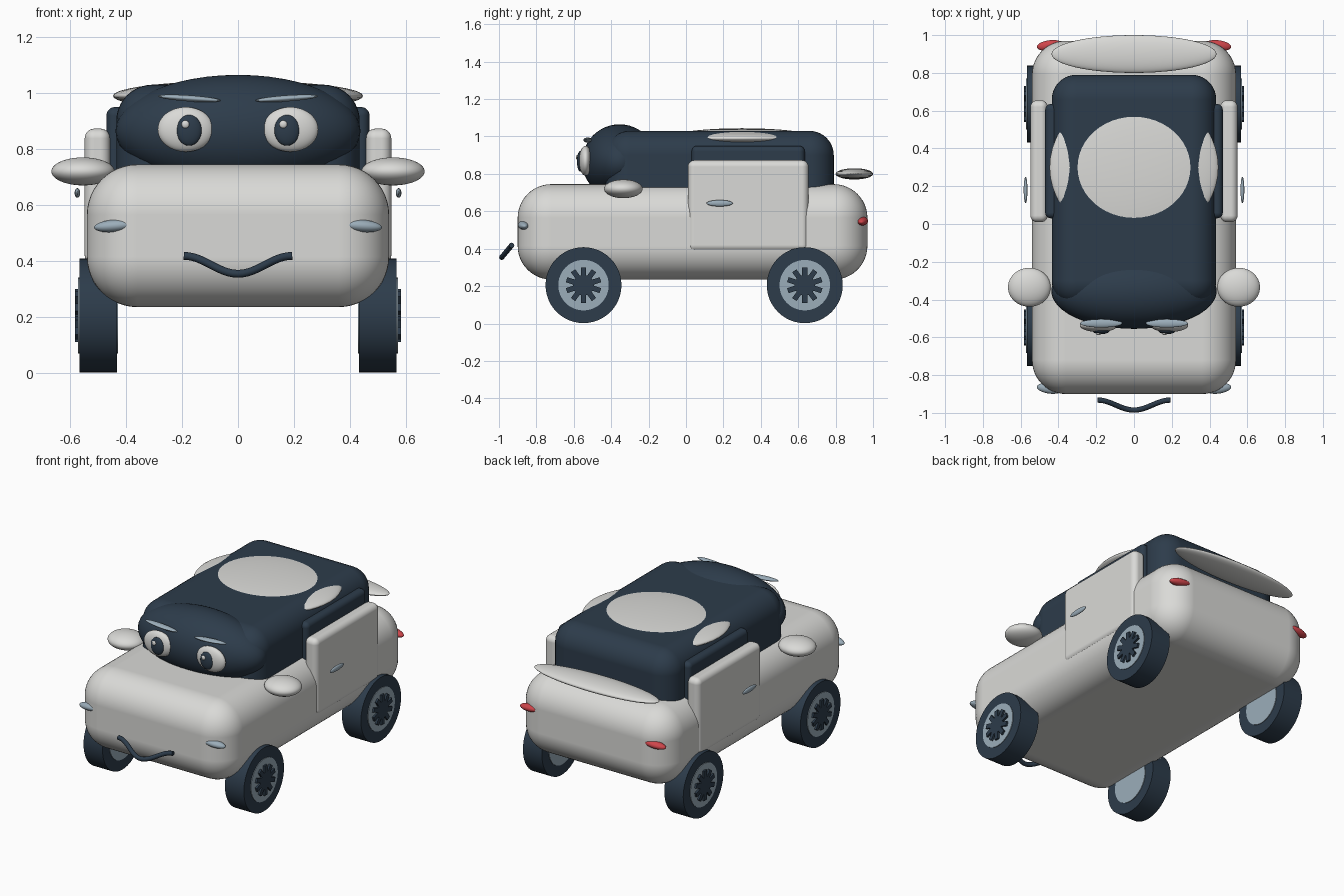
import bpy
import math

if "Cube" in bpy.data.objects:
    bpy.data.objects.remove(bpy.data.objects["Cube"], do_unlink=True)


def material(name, rgb):
    m = bpy.data.materials.new(name)
    m.use_nodes = True
    m.diffuse_color = (*rgb, 1)
    m.node_tree.nodes["Principled BSDF"].inputs["Base Color"].default_value = (*rgb, 1)
    return m


WHITE = material("warm white paint", (0.70, 0.70, 0.68))
NAVY = material("dark navy", (0.026, 0.045, 0.07))
STEEL = material("pale steel blue", (0.33, 0.42, 0.49))
RED = material("tail light red", (0.62, 0.06, 0.07))


def finish(name, mat):
    ob = bpy.context.object
    ob.name = name
    ob.data.materials.append(mat)
    bpy.ops.object.shade_smooth_by_angle(angle=math.radians(40))
    return ob


def rounded_box(name, mat, low, high, radius, segments=8):
    centre = [(a + b) / 2 for a, b in zip(low, high)]
    bpy.ops.mesh.primitive_cube_add(size=1, location=centre)
    ob = bpy.context.object
    ob.scale = [b - a for a, b in zip(low, high)]
    bpy.ops.object.transform_apply(location=False, rotation=False, scale=True)
    finish(name, mat)
    bevel = ob.modifiers.new("rounding", "BEVEL")
    bevel.width = radius
    bevel.segments = segments
    bevel.harden_normals = True
    for face in ob.data.polygons:
        face.use_smooth = True
    return ob


def ellipsoid(name, mat, centre, radii, rotation=(0, 0, 0)):
    bpy.ops.mesh.primitive_uv_sphere_add(segments=48, ring_count=24, radius=1,
                                         location=centre, rotation=rotation)
    bpy.context.object.scale = radii
    return finish(name, mat)


def disc(name, mat, centre, radius, width):
    bpy.ops.mesh.primitive_cylinder_add(vertices=48, radius=radius, depth=width,
                                        location=centre, rotation=(0, math.pi / 2, 0))
    return finish(name, mat)


def wheel(label, s, y):
    z = 0.205
    disc(label + "_tyre", NAVY, (s * 0.5, y, z), 0.203, 0.134)
    disc(label + "_rim", STEEL, (s * 0.5, y, z), 0.135, 0.142)
    disc(label + "_hub", NAVY, (s * 0.572, y, z), 0.055, 0.022)
    for i in range(10):
        a = i * math.tau / 10
        bpy.ops.mesh.primitive_cube_add(
            size=1, rotation=(a, 0, 0),
            location=(s * 0.572, y - 0.06 * math.sin(a), z + 0.06 * math.cos(a)))
        bpy.context.object.scale = (0.022, 0.028, 0.07)
        finish(f"{label}_spoke_{i + 1}", NAVY)


# Main shell, cabin and roof
rounded_box("body", WHITE, (-0.54, -0.90, 0.235), (0.54, 0.97, 0.745), 0.18, 12)
rounded_box("cabin", NAVY, (-0.435, -0.43, 0.50), (0.435, 0.79, 1.03), 0.13, 10)
ellipsoid("windscreen", NAVY, (0, -0.355, 0.865), (0.438, 0.2, 0.2))
ellipsoid("roof_panel", WHITE, (0, 0.30, 0.99), (0.447, 0.40, 0.054))
ellipsoid("rear_spoiler", WHITE, (0, 0.90, 0.80), (0.437, 0.1, 0.03))

# Paired parts on both sides
for side, s in (("left", 1), ("right", -1)):
    def span(x0, x1):
        return sorted((s * x0, s * x1))

    x0, x1 = span(0.457, 0.548)
    rounded_box(side + "_door", WHITE, (x0, 0.01, 0.385), (x1, 0.655, 0.873), 0.035, 6)
    x0, x1 = span(0.38, 0.47)
    rounded_box(side + "_window", NAVY, (x0, 0.03, 0.60), (x1, 0.635, 0.95), 0.03, 6)
    ellipsoid(side + "_door_handle", STEEL, (s * 0.574, 0.18, 0.643), (0.01, 0.07, 0.017))
    ellipsoid(side + "_mirror", WHITE, (s * 0.554, -0.335, 0.72), (0.113, 0.103, 0.05))
    ellipsoid(side + "_headlight", STEEL, (s * 0.445, -0.87, 0.525),
              (0.07, 0.028, 0.022), (0, s * 0.08, s * 0.12))
    ellipsoid(side + "_tail_light", RED, (s * 0.445, 0.945, 0.547),
              (0.07, 0.028, 0.022), (0, s * 0.08, -s * 0.12))

    # Face on the windscreen
    ellipsoid(side + "_eye", WHITE, (s * 0.187, -0.537, 0.87), (0.1, 0.035, 0.08))
    ellipsoid(side + "_pupil", NAVY, (s * 0.175, -0.565, 0.867), (0.045, 0.018, 0.055))
    ellipsoid(side + "_eye_highlight", WHITE, (s * 0.175 - 0.013, -0.58, 0.888),
              (0.014, 0.008, 0.014))
    ellipsoid(side + "_eyebrow", STEEL, (s * 0.174, -0.526, 0.981),
              (0.112, 0.022, 0.011), (0, -s * 0.07, 0))

    for end, y in (("front", -0.548), ("rear", 0.635)):
        wheel(f"{side}_{end}_wheel", s, y)

# Smiling mouth tube
curve = bpy.data.curves.new("mouth", "CURVE")
curve.dimensions = "3D"
curve.bevel_depth = 0.014
curve.bevel_resolution = 4
curve.use_fill_caps = True
curve.materials.append(NAVY)
path = curve.splines.new("POLY")
STEPS = 24
path.points.add(STEPS)
for i, p in enumerate(path.points):
    t = 2 * i / STEPS - 1
    lift = (1 - math.cos(math.pi * t)) / 2
    p.co = (0.193 * t, -0.985 + 0.053 * lift, 0.354 + 0.064 * lift, 1)
bpy.context.collection.objects.link(bpy.data.objects.new("mouth", curve))
